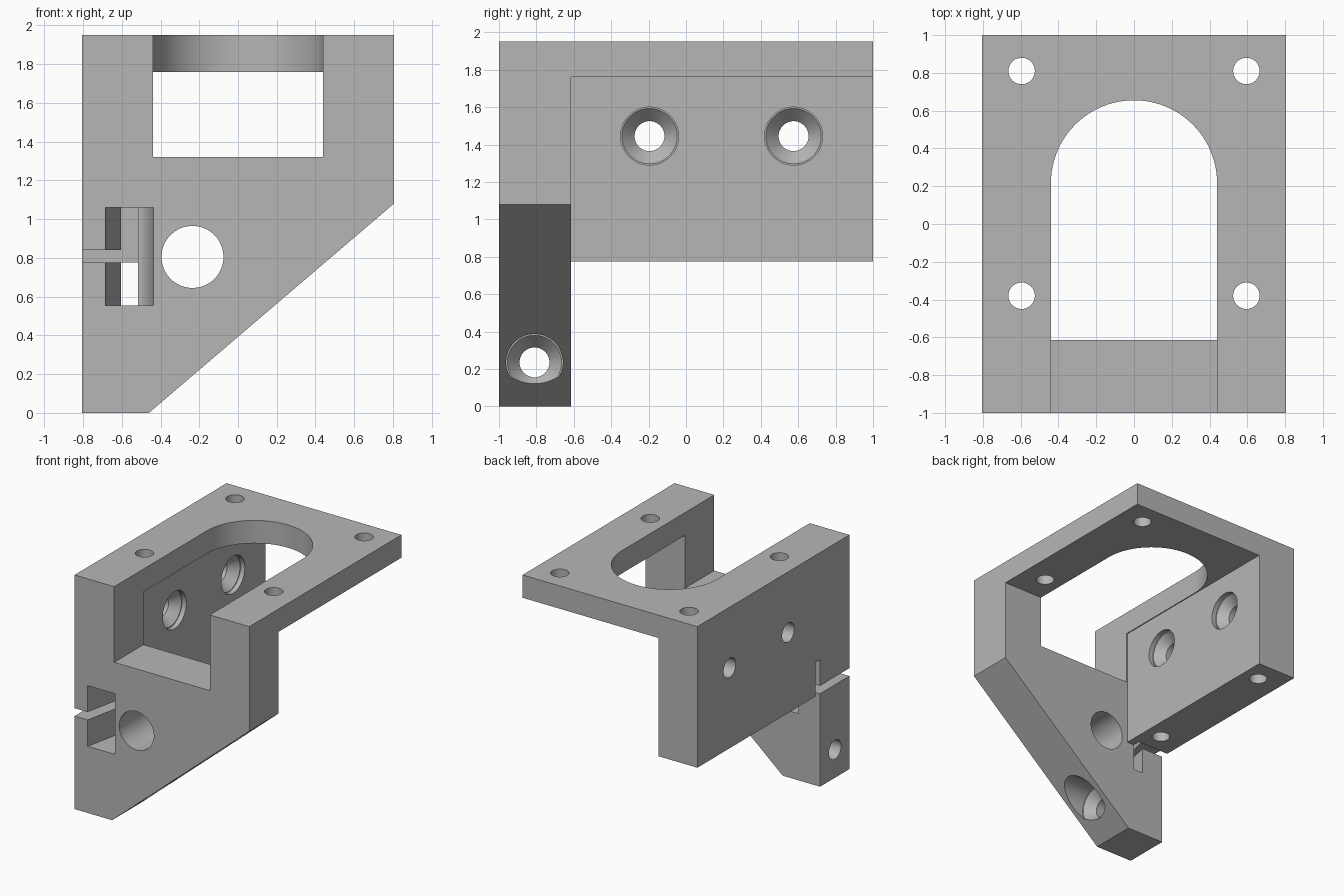
import bpy, bmesh
from math import sin, cos, pi, radians
from mathutils import Vector

if "Cube" in bpy.data.objects:
    bpy.data.objects.remove(bpy.data.objects["Cube"])

grey = bpy.data.materials.new("plain_grey")
grey.use_nodes = True
COLOUR = (0.47, 0.47, 0.47, 1)
grey.diffuse_color = COLOUR
for node in grey.node_tree.nodes:
    if node.type == 'BSDF_PRINCIPLED':
        node.inputs["Base Color"].default_value = COLOUR


def place(axis, a, b, depth):
    """Put a flat point (a, b) at a depth along the given axis."""
    return Vector({'x': (depth, a, b), 'y': (a, depth, b), 'z': (a, b, depth)}[axis])


def loft(name, axis, rings):
    """Solid through a list of (depth, outline) rings."""
    bm = bmesh.new()
    loops = [[bm.verts.new(place(axis, a, b, d)) for a, b in pts] for d, pts in rings]
    n = len(loops[0])
    for low, high in zip(loops, loops[1:]):
        for i in range(n):
            j = (i + 1) % n
            bm.faces.new((low[i], low[j], high[j], high[i]))
    bm.faces.new(loops[0][::-1])
    bm.faces.new(loops[-1])
    bmesh.ops.recalc_face_normals(bm, faces=bm.faces)
    mesh = bpy.data.meshes.new(name)
    bm.to_mesh(mesh)
    bm.free()
    mesh.materials.append(grey)
    obj = bpy.data.objects.new(name, mesh)
    bpy.context.collection.objects.link(obj)
    return obj


def prism(name, axis, pts, start, end):
    return loft(name, axis, [(start, pts), (end, pts)])


def box(name, x0, x1, y0, y1, z0, z1):
    return prism(name, 'z', [(x0, y0), (x1, y0), (x1, y1), (x0, y1)], z0, z1)


def turned(name, axis, a, b, profile, sides=64):
    """Round solid about (a, b) from (depth, radius) pairs."""
    return loft(name, axis, [
        (d, [(a + r * cos(2 * pi * i / sides), b + r * sin(2 * pi * i / sides))
             for i in range(sides)]) for d, r in profile])


def combine(target, tool, operation):
    mod = target.modifiers.new(tool.name, 'BOOLEAN')
    mod.operation, mod.solver, mod.object = operation, 'EXACT', tool
    bpy.context.view_layer.objects.active = target
    bpy.ops.object.modifier_apply(modifier=mod.name)
    bpy.data.objects.remove(tool)


SIDE, SLOT = 0.805, 0.44          # half widths of bracket and of its opening
TOP, UNDER, WALL_BASE = 1.95, 1.76, 0.775
PLATE_BACK = -0.615

# Front plate: slanted lower edge, wide notch open at the top
bracket = prism("motor_bracket", 'y', [
    (-SIDE, 0), (-0.46, 0), (SIDE, 1.08), (SIDE, TOP), (SLOT, TOP),
    (SLOT, 1.32), (-SLOT, 1.32), (-SLOT, TOP), (-SIDE, TOP)], -1, PLATE_BACK)

# Top plate with a round-ended opening
arch = [(SLOT * cos(pi * i / 48), 0.215 + SLOT * sin(pi * i / 48)) for i in range(49)]
outline = [(SLOT, PLATE_BACK)] + arch + [
    (-SLOT, PLATE_BACK), (-SIDE, PLATE_BACK), (-SIDE, 1), (SIDE, 1), (SIDE, PLATE_BACK)]
combine(bracket, prism("top_plate", 'z', outline, UNDER, TOP), 'UNION')

# Side wall
combine(bracket, box("side_wall", -SIDE, -0.448, PLATE_BACK, 1, WALL_BASE, UNDER), 'UNION')

# Vertical mounting holes
cutters = [turned("mount_hole", 'z', x, y, [(0.5, 0.07), (2.2, 0.07)], 40)
           for x in (-0.595, 0.595) for y in (-0.38, 0.81)]

# Countersunk screw holes in the wall, and one in the foot
for y in (-0.195, 0.575):
    cutters.append(turned("wall_screw_hole", 'x', y, 1.445, [
        (-1, 0.08), (-0.56, 0.08), (-0.488, 0.148), (-0.488, 0.155), (-0.4, 0.155)]))
cutters.append(turned("foot_screw_hole", 'x', -0.81, 0.235, [
    (-1, 0.08), (-0.36, 0.08), (-0.28, 0.145), (-0.28, 0.152), (0.3, 0.152)]))

# Round hole through the front plate
cutters.append(turned("front_hole", 'y', -0.235, 0.805, [(-1.2, 0.16), (-0.5, 0.16)]))

# Belt channel: straight taper on one side, rounded on the other
curve = [(-0.515 + 0.08 * cos(radians(t)), -0.85 + 0.235 * sin(radians(t)))
         for t in range(0, 91, 10)]
channel = [(-0.685, -1.05), (-0.435, -1.05)] + curve + [
    (-0.515, -0.553), (-0.605, -0.553), (-0.605, PLATE_BACK), (-0.685, -1)]
cutters.append(prism("belt_channel", 'z', channel, 0.555, 1.06))

# Belt exit behind the plate and entry slit in front of it
cutters.append(box("belt_exit", -0.9, -0.518, PLATE_BACK, -0.553, 0.7, 1.06))
cutters.append(box("belt_slit", -0.9, -0.6, -1.1, -0.58, WALL_BASE, 0.84))

for cutter in cutters:
    combine(bracket, cutter, 'DIFFERENCE')

# Smooth round holes, crisp edges
bpy.ops.object.select_all(action='DESELECT')
bracket.select_set(True)
bpy.context.view_layer.objects.active = bracket
bpy.ops.object.shade_smooth_by_angle(angle=radians(25))
